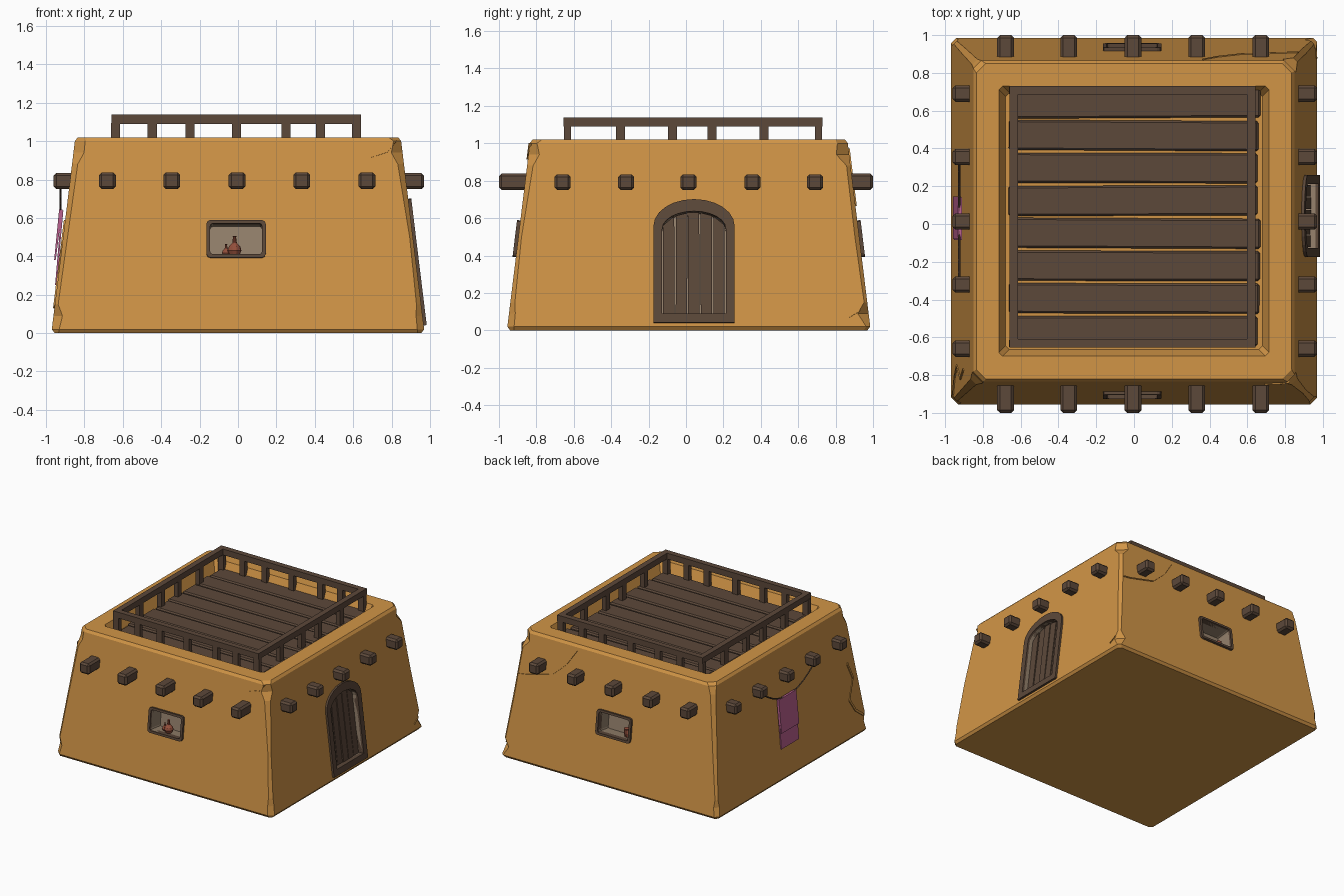
import bpy, bmesh, random
from math import radians, pi, sin, cos, atan
from mathutils import Matrix, Vector

if "Cube" in bpy.data.objects:
    bpy.data.objects.remove(bpy.data.objects["Cube"])

random.seed(4)


def material(name, rgb):
    m = bpy.data.materials.new(name)
    m.diffuse_color = (*rgb, 1)
    m.use_nodes = True
    m.node_tree.nodes["Principled BSDF"].inputs["Base Color"].default_value = m.diffuse_color
    return m


CLAY = material("clay", (0.64, 0.30, 0.062))
WOOD = material("wood", (0.107, 0.065, 0.042))
LINING = material("lining", (0.30, 0.22, 0.15))
PINK = material("pink_cloth", (0.50, 0.12, 0.28))
POTTERY = material("pottery", (0.30, 0.08, 0.045))

CY = 0.015                       # the walls sit slightly behind the origin
SLOPE = 0.1224
TILT = atan(SLOPE)


def mesh_object(name, verts, faces, mats, matrix=None, bevel=0):
    me = bpy.data.meshes.new(name)
    me.from_pydata([tuple(matrix @ Vector(v)) if matrix else v for v in verts], [], faces)
    for m in mats:
        me.materials.append(m)
    bm = bmesh.new()
    bm.from_mesh(me)
    bmesh.ops.recalc_face_normals(bm, faces=bm.faces)
    bm.to_mesh(me)
    bm.free()
    ob = bpy.data.objects.new(name, me)
    bpy.context.collection.objects.link(ob)
    if bevel:
        mod = ob.modifiers.new("bevel", 'BEVEL')
        mod.width, mod.segments = bevel, 1
    return ob


def stack(name, rings, mats, matrix=None, bevel=0, caps=True, loop=False):
    """Skin a list of equally long point rings."""
    n, k = len(rings[0]), len(rings)
    faces = []
    for r in range(k if loop else k - 1):
        a, b = r * n, (r + 1) % k * n
        faces += [(a + i, a + (i + 1) % n, b + (i + 1) % n, b + i) for i in range(n)]
    if caps and not loop:
        faces += [tuple(range(n)), tuple(range((k - 1) * n, k * n))]
    return mesh_object(name, [p for r in rings for p in r], faces, mats, matrix, bevel)


def prism(name, pts, w0, w1, mats, matrix, bevel=0):
    return stack(name, [[(u, v, w) for u, v in pts] for w in (w0, w1)], mats, matrix, bevel)


def frame(name, outer, inner, w0, w1, matrix):
    rings = [[(u, v, w) for u, v in pts]
             for pts, w in ((outer, w0), (outer, w1), (inner, w1), (inner, w0))]
    return stack(name, rings, [WOOD], matrix, loop=True)


def box(name, lo, hi, mat, bevel=0, spin=0):
    c = (Vector(lo) + Vector(hi)) / 2
    h = (Vector(hi) - Vector(lo)) / 2
    rect = [(-h.x, -h.y), (h.x, -h.y), (h.x, h.y), (-h.x, h.y)]
    return prism(name, rect, -h.z, h.z, [mat],
                 Matrix.Translation(c) @ Matrix.Rotation(spin, 4, 'Z'), bevel)


def wall(turn):
    """Wall frame: u along the wall, v up the slope, w outward."""
    return (Matrix.Translation((0, CY, 0)) @ Matrix.Rotation(radians(turn), 4, 'Z')
            @ Matrix.Translation((0, -0.9724, 0)) @ Matrix.Rotation(pi / 2 - TILT, 4, 'X'))


FRONT, RIGHT, BACK, LEFT = (wall(a) for a in (0, 90, 180, 270))


# Sloped clay body with chipped corners and sunken roof
def corner_ring(h, z, c, chip=0):
    pts = []
    for sx, sy in ((1, 1), (-1, 1), (-1, -1), (1, -1)):
        k = c + random.uniform(0, chip)
        pair = [(sx * h, CY + sy * (h - k), z), (sx * (h - k), CY + sy * h, z)]
        pts += pair if sx * sy > 0 else pair[::-1]
    return pts


def half(z):
    return 0.97 - SLOPE * (z - 0.02)


rings = [corner_ring(0.955, 0, 0.02), corner_ring(0.97, 0.02, 0.02, 0.02)]
for z, c, chip in ((0.09, 0.02, 0.05), (0.15, 0.015, 0.01), (0.5, 0.015, 0.01),
                   (0.88, 0.015, 0.02), (0.94, 0.025, 0.05), (1.0, 0.035, 0.04)):
    rings.append(corner_ring(half(z), z, c, chip))
rings += [corner_ring(0.835, 1.02, 0.05), corner_ring(0.715, 1.02, 0.02),
          corner_ring(0.68, 0.93, 0.02)]
body = stack("clay_body", rings, [CLAY, LINING])


# Window and door openings
def rounded_rect(cu, cv, hu, hv, r):
    pts = []
    for sx, sy, a0 in ((1, 1, 0), (-1, 1, 90), (-1, -1, 180), (1, -1, 270)):
        for a in (0, 45, 90):
            t = radians(a0 + a)
            pts.append((cu + sx * (hu - r) + r * cos(t), cv + sy * (hv - r) + r * sin(t)))
    return pts


def arch(cu, hu, bottom, spring, rise, n=12):
    return [(cu - hu, bottom), (cu + hu, bottom)] + [
        (cu + hu * cos(pi * i / n), spring + rise * sin(pi * i / n)) for i in range(n + 1)]


def carve(pts, depth, matrix):
    cutter = prism("opening_cutter", pts, -depth, 0.1, [CLAY, LINING], matrix)
    cutter.hide_render = True
    for p in cutter.data.polygons:
        p.material_index = 1
    mod = body.modifiers.new("opening", 'BOOLEAN')
    mod.operation, mod.solver, mod.object = 'DIFFERENCE', 'EXACT', cutter
    bpy.context.view_layer.objects.active = body
    bpy.ops.object.modifier_apply(modifier=mod.name)
    bpy.data.objects.remove(cutter)


for side, m, cu in (("front", FRONT, -0.01), ("back", BACK, 0.01)):
    outer = rounded_rect(cu, 0.493, 0.155, 0.099, 0.022)
    inner = rounded_rect(cu, 0.493, 0.135, 0.081, 0.014)
    carve(inner, 0.12, m)
    frame(side + "_window_frame", outer, inner, -0.03, 0.018, m)

DOOR = 0.028
outer = arch(DOOR, 0.217, 0.04, 0.56, 0.145)
inner = arch(DOOR, 0.17, 0.09, 0.545, 0.095)
carve(inner, 0.09, RIGHT)
frame("door_frame", outer, inner, -0.03, 0.016, RIGHT)

# Door planks cut to the arch
for i in range(5):
    u0 = -0.165 + i * 0.067
    u1 = u0 + 0.061
    lean = random.uniform(-0.003, 0.003)
    top = [0.545 + 0.093 * (1 - (u / 0.17) ** 2) ** 0.5 for u in (u0, u1)]
    prism("door_plank", [(DOOR + u0, 0.085), (DOOR + u1, 0.085),
                         (DOOR + u1 + lean, top[1]), (DOOR + u0 + lean, top[0])],
          -0.055, -0.025 + random.uniform(-0.005, 0.005), [WOOD], RIGHT)


# Pots on the window sills
def pot(name, x, y, z, profile, n=10):
    stack(name, [[(x + r * cos(2 * pi * i / n), y + r * sin(2 * pi * i / n), z + h)
                  for i in range(n)] for r, h in profile], [POTTERY])


jar = [(0.025, 0), (0.036, 0.025), (0.03, 0.045), (0.012, 0.065), (0.008, 0.095), (0.011, 0.1)]
pot("large_jar", -0.018, -0.86, 0.405, jar)
pot("small_jar", -0.062, -0.845, 0.403, [(r * 0.6, h * 0.6) for r, h in jar])
pot("cup", -0.085, 0.875, 0.405, [(0.018, 0), (0.024, 0.03), (0.02, 0.055), (0.024, 0.065)])

# Roof beam ends on all four sides
for x in (-0.68, -0.345, -0.005, 0.332, 0.672):
    for y0, y1 in ((-1.0, -0.82), (0.84, 1.0)):
        box("beam_end", (x - 0.044, y0, 0.75), (x + 0.044, y1, 0.838), WOOD, 0.014)
for y in (-0.66, -0.32, 0.013, 0.355, 0.69):
    for x0, x1 in ((-0.96, -0.82), (0.82, 0.97)):
        box("beam_end", (x0, y - 0.043, 0.75), (x1, y + 0.043, 0.834), WOOD, 0.014)

# Roof deck planks
for i in range(8):
    y = -0.65 + i * 0.1725
    j = [random.uniform(-0.012, 0.012) for _ in range(3)]
    box("deck_plank", (-0.655 + j[0], y + 0.004, 0.925), (0.66 + j[1], y + 0.163, 0.965),
        WOOD, 0.01, j[2] * 0.5)

# Roof railing
X0, X1, Y0, Y1 = -0.66, 0.642, -0.655, 0.73
for y in (Y0, Y1 - 0.045):
    box("railing_long", (X0, y, 1.09), (X1, y + 0.045, 1.138), WOOD)
    for x in (-0.638, -0.447, -0.25, -0.008, 0.25, 0.43, 0.618):
        box("railing_post", (x - 0.024, y + 0.004, 0.93), (x + 0.024, y + 0.041, 1.095), WOOD)
for x in (X0, X1 - 0.045):
    box("railing_side", (x, Y0 + 0.045, 1.09), (x + 0.045, Y1 - 0.045, 1.138), WOOD)
    for y in (-0.35, -0.073, 0.14, 0.418):
        box("railing_post", (x + 0.004, y - 0.024, 0.93), (x + 0.041, y + 0.024, 1.095), WOOD)

# Washing line and folded cloth on the left wall
cu = bpy.data.curves.new("washing_line", 'CURVE')
cu.dimensions, cu.bevel_depth, cu.bevel_resolution = '3D', 0.006, 0
sp = cu.splines.new('POLY')
sp.points.add(10)
for i, p in enumerate(sp.points):
    t = i / 10
    p.co = (-0.925, 0.35 - 0.67 * t, 0.77 - 0.135 * (1 - (2 * t - 1) ** 2), 1)
cu.materials.append(WOOD)
bpy.context.collection.objects.link(bpy.data.objects.new("washing_line", cu))
flat = Matrix.Rotation(pi / 2, 4, 'X')
prism("cloth_outer_fold", [(-0.915, 0.645), (-0.932, 0.645), (-0.958, 0.38), (-0.95, 0.38)],
      -0.145, 0.08, [PINK], flat)
prism("cloth_inner_fold", [(-0.91, 0.64), (-0.92, 0.64), (-0.953, 0.25), (-0.945, 0.25)],
      -0.14, 0.085, [PINK], flat)


# Raised plaster cracks
def crack(name, pts, matrix, width=0.012):
    side = [(u + width * 0.6, v + width * 0.8) for u, v in pts]
    for i in range(len(pts) - 1):
        prism(name, [pts[i], pts[i + 1], side[i + 1], side[i]], -0.01, 0.007, [CLAY], matrix)


crack("back_crack", [(-0.87, 0.67), (-0.8, 0.68), (-0.57, 0.74), (-0.45, 0.85), (-0.37, 0.97)], BACK)
crack("left_crack", [(0.78, 0.58), (0.83, 0.45), (0.76, 0.3), (0.82, 0.2), (0.91, 0.13)], LEFT, 0.018)
crack("front_crack", [(0.69, 0.92), (0.78, 0.95), (0.82, 1.0)], FRONT)
crack("right_crack", [(0.86, 0.07), (0.91, 0.1)], RIGHT)
